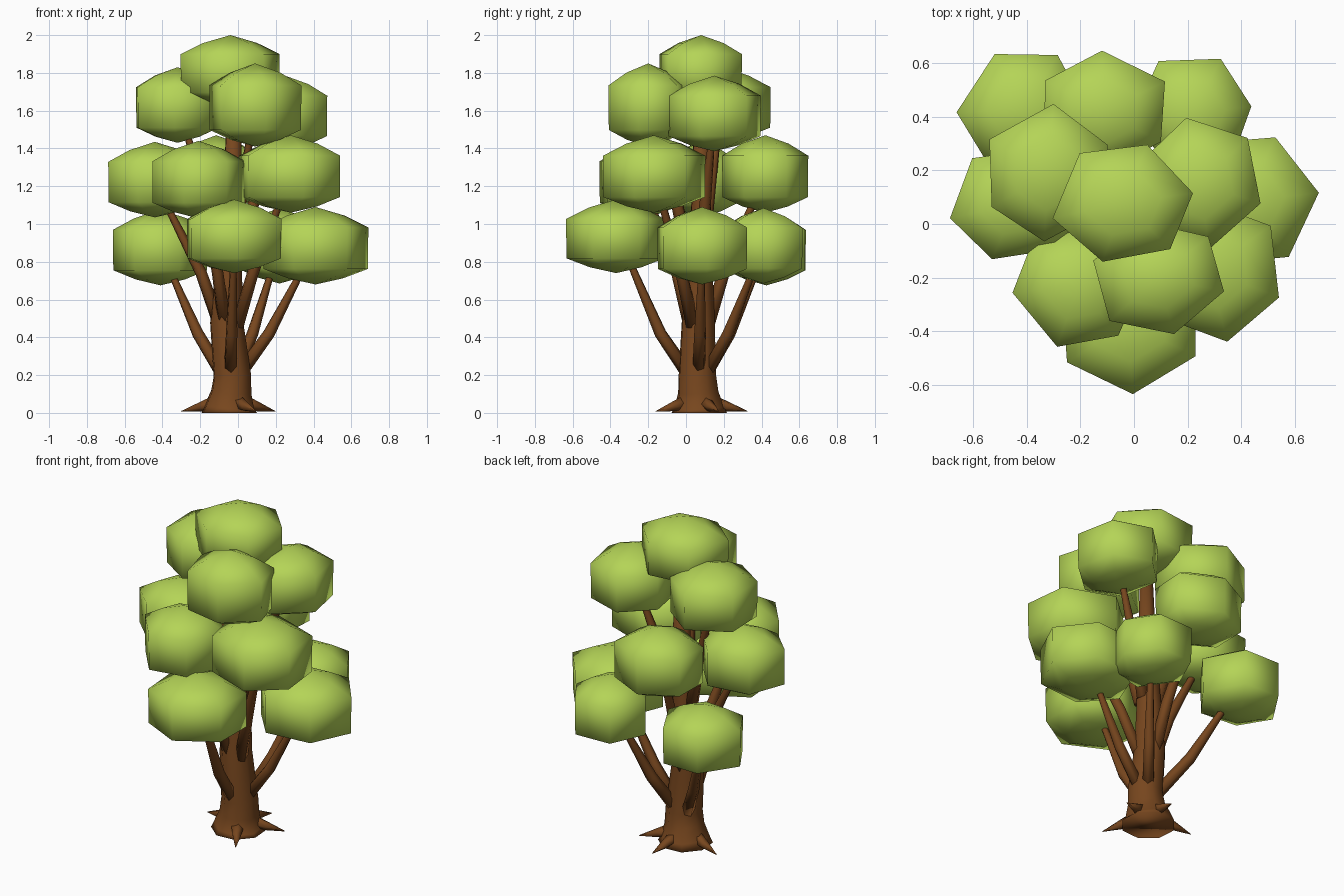
import bpy, bmesh, random
from math import sin, cos, pi, radians
from mathutils import Vector

random.seed(4)
if "Cube" in bpy.data.objects:
    bpy.data.objects.remove(bpy.data.objects["Cube"])


def material(name, rgb):
    mat = bpy.data.materials.new(name)
    mat.use_nodes = True
    mat.diffuse_color = (*rgb, 1)
    mat.node_tree.nodes["Principled BSDF"].inputs["Base Color"].default_value = (*rgb, 1)
    return mat


LEAF = material("leaf_green", (0.46, 0.66, 0.095))
BARK = material("bark_brown", (0.185, 0.062, 0.013))


def loft(name, rings, mat):
    """Skin a list of equal rings of points and close both ends."""
    bm = bmesh.new()
    loops = [[bm.verts.new(p) for p in ring] for ring in rings]
    n = len(loops[0])
    for a, b in zip(loops, loops[1:]):
        for i in range(n):
            j = (i + 1) % n
            bm.faces.new((a[i], a[j], b[j], b[i]))
    for ring in (loops[0], loops[-1]):
        bm.faces.new(ring)
    bmesh.ops.remove_doubles(bm, verts=bm.verts, dist=0.0005)
    bmesh.ops.recalc_face_normals(bm, faces=bm.faces)
    mesh = bpy.data.meshes.new(name)
    bm.to_mesh(mesh)
    bm.free()
    mesh.materials.append(mat)
    mesh.shade_smooth()
    obj = bpy.data.objects.new(name, mesh)
    bpy.context.collection.objects.link(obj)


def tube(name, points, radii, sides=6):
    """Tapered bark tube along a path."""
    pts = [Vector(p) for p in points]
    rings = []
    for i, (p, r) in enumerate(zip(pts, radii)):
        d = (pts[min(i + 1, len(pts) - 1)] - pts[max(i - 1, 0)]).normalized()
        u = d.cross(Vector((0.31, 0.95, 0.02))).normalized()
        v = d.cross(u)
        rings.append([p + (u * cos(t) + v * sin(t)) * r
                      for t in (2 * pi * k / sides for k in range(sides))])
    loft(name, rings, BARK)


# Leaf clumps: centre, half size, turn of the six corners
CLUMPS = {
    "crown_top": (-0.04, 0.08, 1.81, 0.27, 0.235, 0.19, 11),
    "crown_left_back": (-0.32, 0.19, 1.63, 0.25, 0.255, 0.20, 28),
    "crown_front": (0.09, -0.20, 1.63, 0.26, 0.22, 0.22, -17),
    "crown_right": (0.25, 0.15, 1.585, 0.24, 0.25, 0.20, 40),
    "middle_left": (-0.44, 0.075, 1.235, 0.26, 0.225, 0.20, 10),
    "middle_front": (-0.21, -0.23, 1.235, 0.25, 0.24, 0.205, 10),
    "middle_right": (0.28, -0.17, 1.265, 0.285, 0.275, 0.205, -20),
    "middle_back": (-0.115, 0.42, 1.265, 0.26, 0.225, 0.205, 30),
    "lower_left_back": (-0.41, 0.425, 0.875, 0.255, 0.24, 0.20, -2),
    "lower_right_back": (0.22, 0.41, 0.885, 0.225, 0.235, 0.20, 6),
    "lower_right": (0.41, 0.085, 0.885, 0.285, 0.265, 0.205, 9),
    "lower_front": (-0.02, -0.37, 0.935, 0.28, 0.265, 0.195, 30),
}
PROFILE = [(0, -1), (0.52, -0.84), (0.98, -0.6), (0.99, 0.47), (0.54, 0.78), (0, 1)]

for name, (x, y, z, sx, sy, sz, turn) in CLUMPS.items():
    corners = [(radians(turn + 60 * k + random.uniform(-4, 4)), random.uniform(0.98, 1.03))
               for k in range(6)]
    rings = [[(x + sx * r * k * cos(t), y + sy * r * k * sin(t), z + sz * h)
              for t, k in corners] for r, h in PROFILE]
    loft("leaves_" + name, rings, LEAF)

# Trunk with flared foot
tube("trunk",
     [(-0.045, 0.07, 0), (-0.045, 0.07, 0.03), (-0.035, 0.065, 0.11), (-0.03, 0.06, 0.2),
      (-0.06, 0.065, 0.48), (-0.05, 0.07, 0.75), (-0.03, 0.08, 1.1), (-0.02, 0.08, 1.7)],
     [0.155, 0.138, 0.112, 0.104, 0.092, 0.075, 0.055, 0.035], 8)

# One branch per clump, leaving the trunk higher for higher clumps
START = {"lower": (0.2, 0.42, 0.46), "middle": (0.46, 0.74, 0.38), "crown": (0.8, 1.1, 0.42)}
ROOT = Vector((-0.045, 0.065, 0))
UP = Vector((0, 0, 1))
for name, (x, y, z, *rest) in CLUMPS.items():
    if name == "crown_top":
        continue
    out = Vector((x, y, 0)) - ROOT
    start, bend, reach = START[name.split("_")[0]]
    tube("branch_" + name,
         [ROOT + out.normalized() * 0.05 + UP * start,
          ROOT + out * reach + UP * bend,
          ROOT + out * 0.8 + UP * (z - 0.17),
          ROOT + out * 0.95 + UP * z],
         [0.036, 0.032, 0.019, 0.01])

# Pointed roots around the foot
for i, angle in enumerate((24, 80, 165, -58)):
    d = Vector((cos(radians(angle)), sin(radians(angle)), 0))
    tube(f"root_{i + 1}",
         [ROOT + d * 0.07 + UP * 0.06, ROOT + d * 0.16 + UP * 0.033,
          ROOT + d * 0.265 + UP * 0.008],
         [0.042, 0.027, 0.002], 5)
